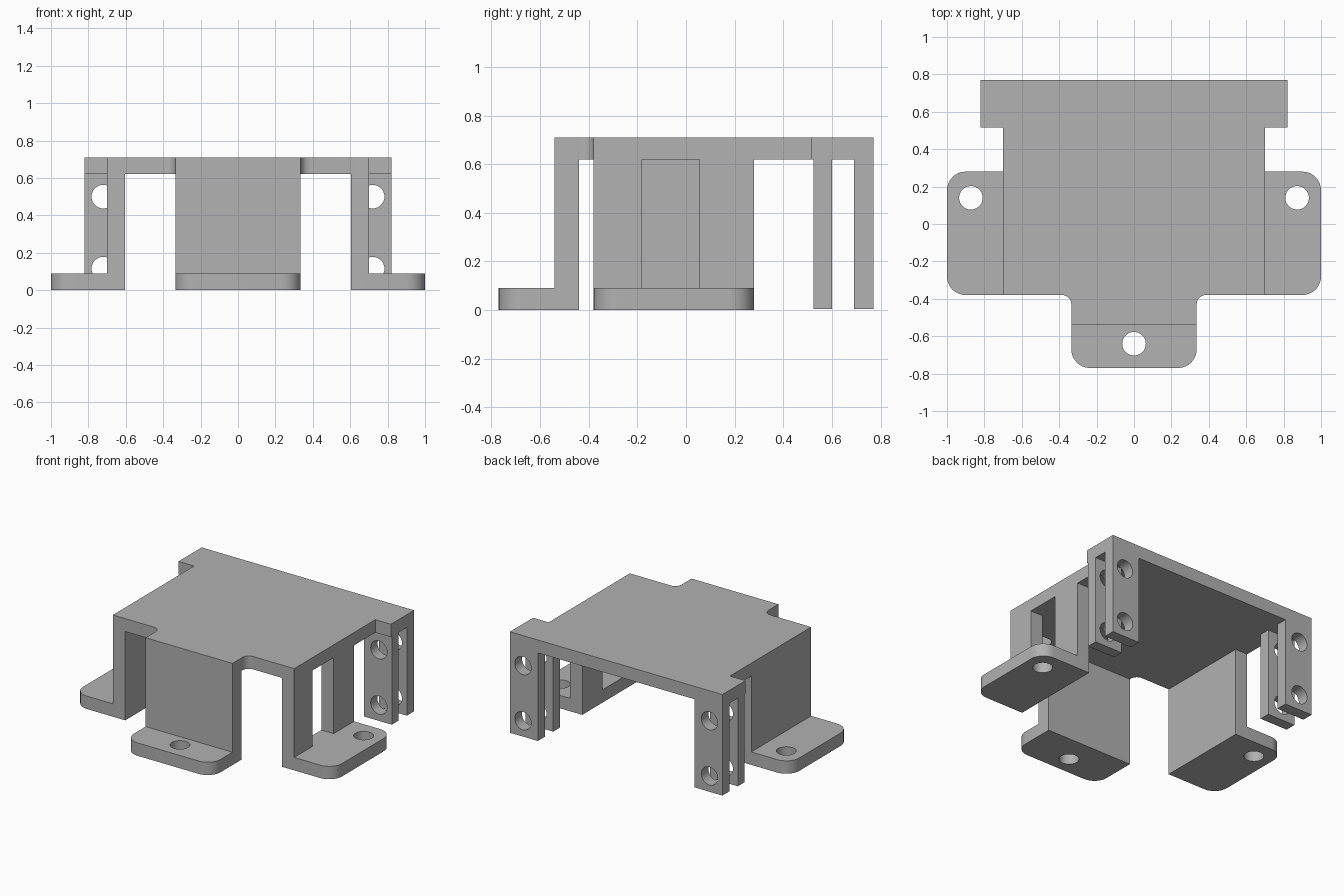
import bpy, bmesh, math
from mathutils import Vector, Matrix

cube = bpy.data.objects.get("Cube")
if cube:
    bpy.data.objects.remove(cube, do_unlink=True)

GREY = (0.445, 0.445, 0.445, 1)
grey = bpy.data.materials.new("plain grey")
grey.use_nodes = True
grey.diffuse_color = GREY
grey.node_tree.nodes["Principled BSDF"].inputs["Base Color"].default_value = GREY

TOP, UNDER, FOOT = 0.71, 0.62, 0.09   # plate top, plate underside, foot thickness
HOLE = 0.063                          # radius of every screw hole


def rounded(corners, steps=8):
    """Outline from (x, y, radius) right-angle corners."""
    pts = []
    for i, (x, y, r) in enumerate(corners):
        p = Vector((x, y))
        if r == 0:
            pts.append(p)
            continue
        da = (Vector(corners[i - 1][:2]) - p).normalized()
        db = (Vector(corners[(i + 1) % len(corners)][:2]) - p).normalized()
        c = p + r * (da + db)
        for k in range(steps + 1):
            t = math.pi / 2 * k / steps
            pts.append(c - r * (db * math.cos(t) + da * math.sin(t)))
    return pts


def add_object(name, bm):
    bmesh.ops.recalc_face_normals(bm, faces=bm.faces)
    mesh = bpy.data.meshes.new(name)
    bm.to_mesh(mesh)
    bm.free()
    mesh.materials.append(grey)
    ob = bpy.data.objects.new(name, mesh)
    bpy.context.collection.objects.link(ob)
    return ob


def slab(name, corners, z0, z1):
    """Vertical extrusion of an outline."""
    bm = bmesh.new()
    face = bm.faces.new([bm.verts.new((p.x, p.y, z0)) for p in rounded(corners)])
    ext = bmesh.ops.extrude_face_region(bm, geom=[face])
    verts = [v for v in ext["geom"] if isinstance(v, bmesh.types.BMVert)]
    bmesh.ops.translate(bm, verts=verts, vec=(0, 0, z1 - z0))
    return add_object(name, bm)


def block(name, x0, x1, y0, y1, z0, z1):
    return slab(name, [(x0, y0, 0), (x1, y0, 0), (x1, y1, 0), (x0, y1, 0)], z0, z1)


def select(ob):
    bpy.ops.object.select_all(action='DESELECT')
    ob.select_set(True)
    bpy.context.view_layer.objects.active = ob


def drill(ob, centre, axis):
    """Cut a round screw hole along z or y."""
    bm = bmesh.new()
    turn = Matrix.Rotation(math.pi / 2, 4, 'X') if axis == 'y' else Matrix()
    bmesh.ops.create_cone(bm, cap_ends=True, segments=40, radius1=HOLE, radius2=HOLE,
                          depth=0.3, matrix=Matrix.Translation(centre) @ turn)
    cutter = add_object("hole_cutter", bm)
    cutter.hide_render = True
    mod = ob.modifiers.new("hole", 'BOOLEAN')
    mod.operation, mod.solver, mod.object = 'DIFFERENCE', 'EXACT', cutter
    select(ob)
    bpy.ops.object.modifier_apply(modifier=mod.name)
    bpy.data.objects.remove(cutter, do_unlink=True)


parts = []

# Top plate: front tongue with filleted roots, wide rear flange
half = [(0.335, -0.54, 0), (0.335, -0.38, 0.05), (0.70, -0.38, 0),
        (0.70, 0.515, 0), (0.82, 0.515, 0), (0.82, 0.77, 0)]
outline = half + [(-x, y, r) for x, y, r in reversed(half)]
parts.append(slab("top_plate", outline, UNDER, TOP))

# Front leg and foot
parts.append(block("front_wall", -0.335, 0.335, -0.54, -0.44, FOOT, UNDER))
foot = slab("front_foot", [(-0.335, -0.77, 0.1), (0.335, -0.77, 0.1),
                           (0.335, -0.44, 0), (-0.335, -0.44, 0)], 0, FOOT)
drill(foot, (0, -0.64, 0.05), 'z')
parts.append(foot)

for side, s in (("left", 1), ("right", -1)):
    # Side foot with rounded outer corners
    foot = slab(side + "_foot", [(s * 0.605, -0.38, 0), (s, -0.38, 0.1),
                                 (s, 0.28, 0.1), (s * 0.605, 0.28, 0)], 0, FOOT)
    drill(foot, (s * 0.872, 0.14, 0.05), 'z')
    parts.append(foot)

    # Rear pair of drilled prongs
    for place, y0, y1 in (("inner", 0.525, 0.60), ("outer", 0.69, 0.77)):
        x0, x1 = sorted((s * 0.605, s * 0.82))
        prong = block(side + "_" + place + "_prong", x0, x1, y0, y1, 0.005, UNDER)
        for z in (0.5, 0.115):
            drill(prong, (s * 0.72, (y0 + y1) / 2, z), 'y')
        parts.append(prong)

# Side walls: the left one is split by a window, the right one is solid
parts.append(block("left_front_wall", 0.605, 0.70, -0.38, -0.18, FOOT, UNDER))
parts.append(block("left_back_wall", 0.605, 0.70, 0.055, 0.28, FOOT, UNDER))
parts.append(block("right_wall", -0.70, -0.605, -0.38, 0.28, FOOT, UNDER))

for ob in parts:
    select(ob)
    bpy.ops.object.shade_smooth_by_angle(angle=math.radians(30))
